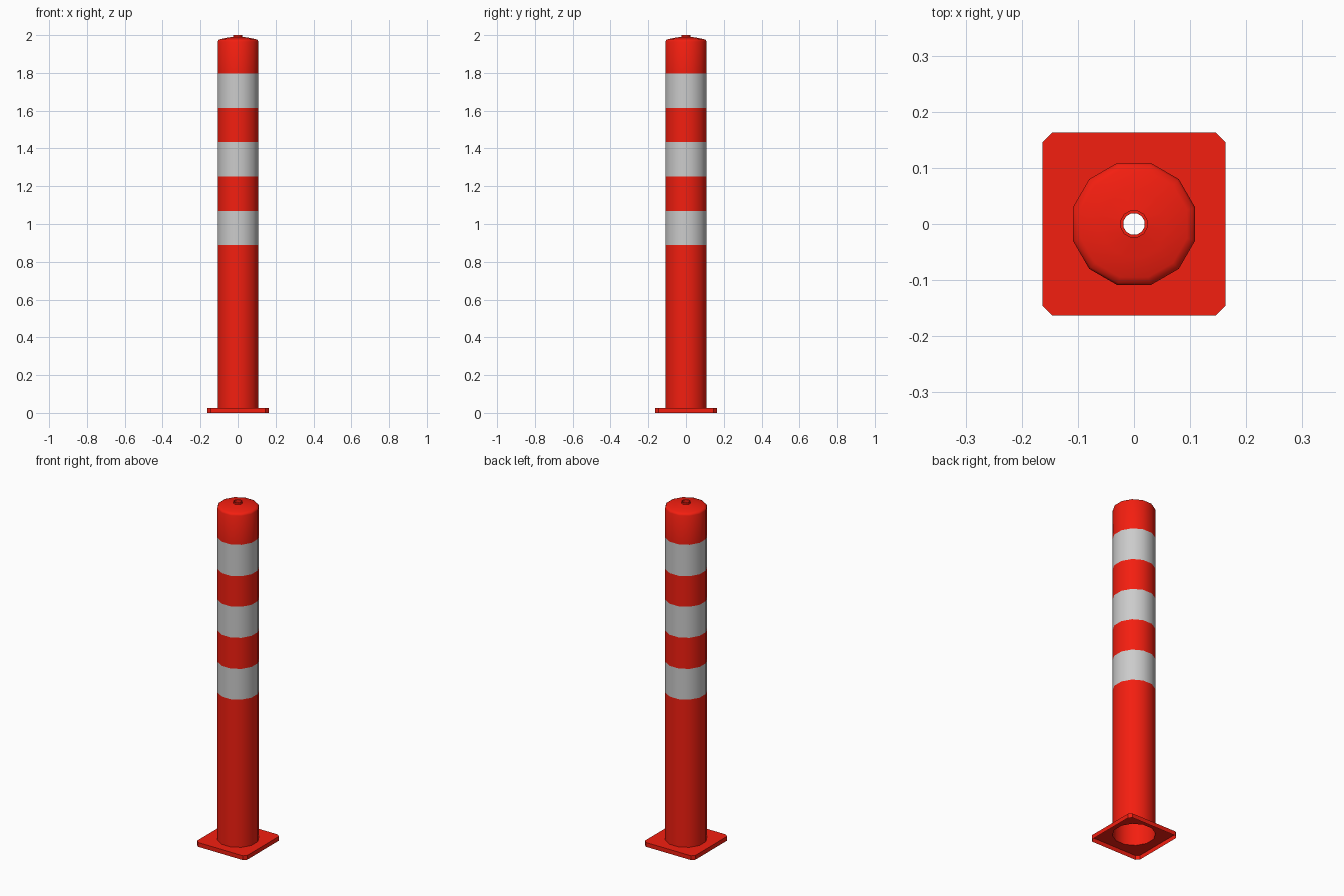
import bpy, bmesh, math

if "Cube" in bpy.data.objects:
    bpy.data.objects.remove(bpy.data.objects["Cube"])

SIDES = 12
R = 0.113  # corner radius of the 12-sided tube

red = bpy.data.materials.new("red_plastic")
red.diffuse_color = (0.9, 0.013, 0.005, 1)
red.use_nodes = True
red.node_tree.nodes["Principled BSDF"].inputs["Base Color"].default_value = red.diffuse_color


def ring(bm, r, z):
    return [bm.verts.new((r * math.cos(a), r * math.sin(a), z))
            for a in (math.tau * (i + 0.5) / SIDES for i in range(SIDES))]


def walls(bm, lower, upper):
    n = len(lower)
    for i in range(n):
        j = (i + 1) % n
        bm.faces.new((lower[i], lower[j], upper[j], upper[i]))


def finish(bm, name, mat=None, smooth=True):
    mesh = bpy.data.meshes.new(name)
    bm.to_mesh(mesh)
    bm.free()
    ob = bpy.data.objects.new(name, mesh)
    bpy.context.collection.objects.link(ob)
    if mat:
        mesh.materials.append(mat)
    if smooth:
        bpy.ops.object.select_all(action='DESELECT')
        ob.select_set(True)
        bpy.context.view_layer.objects.active = ob
        bpy.ops.object.shade_smooth_by_angle(angle=math.radians(40))
    return ob


def lathe(name, profile, mat=None):
    bm = bmesh.new()
    rings = [ring(bm, r, z) for r, z in profile]
    for a, b in zip(rings, rings[1:]):
        walls(bm, a, b)
    return finish(bm, name, mat)


# Hollow post: alternating red sections and grey reflective bands
levels = [0.025, 0.89, 1.07, 1.252, 1.434, 1.613, 1.797]
for i, (z0, z1) in enumerate(zip(levels, levels[1:])):
    grey = i % 2 == 1
    name = f"reflective_band_{i // 2 + 1}" if grey else f"post_section_{i // 2 + 1}"
    lathe(name, [(R, z0), (R, z1)], None if grey else red)

# Domed cap with an open nozzle at the top
lathe("domed_cap", [(R, levels[-1]), (R, 1.966), (0.109, 1.974), (0.098, 1.979),
                    (0.06, 1.986), (0.025, 1.991), (0.025, 2.0),
                    (0.0195, 2.0), (0.0195, 1.985)], red)

# Base plate: chamfered square, open underneath, with a hole for the post
bm = bmesh.new()
H, C = 0.163, 0.146
outline = [(H, -C), (H, C), (C, H), (-C, H), (-H, C), (-H, -C), (-C, -H), (C, -H)]
bottom = [bm.verts.new((x, y, 0)) for x, y in outline]
top = [bm.verts.new((x, y, 0.025)) for x, y in outline]
walls(bm, bottom, top)
hole = ring(bm, R, 0.025)
edges = [bm.edges.get((top[i], top[(i + 1) % 8])) for i in range(8)]
edges += [bm.edges.new((hole[i], hole[(i + 1) % SIDES])) for i in range(SIDES)]
bmesh.ops.triangle_fill(bm, edges=edges, use_beauty=True, normal=(0, 0, 1))
# Keep the tube opening clear
bmesh.ops.delete(bm, geom=[f for f in bm.faces
                           if f.calc_center_median().xy.length < R * 0.95], context='FACES_ONLY')
for f in bm.faces:
    f.normal_update()
    if abs(f.normal.z) > 0.9 and f.normal.z < 0:
        f.normal_flip()
finish(bm, "base_plate", red, smooth=False)
